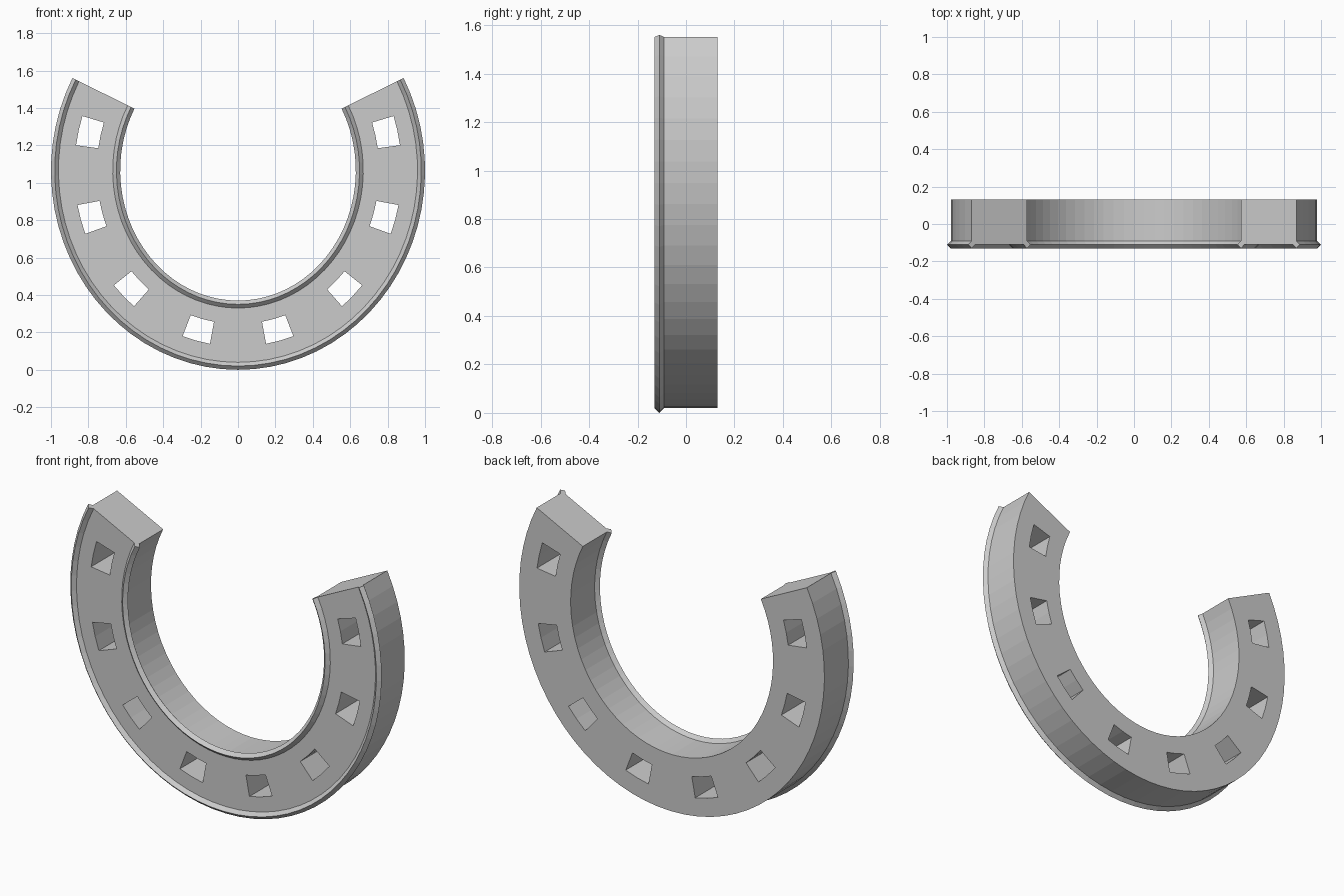
import bpy, bmesh
from math import sin, cos, radians, hypot

if "Cube" in bpy.data.objects:
    bpy.data.objects.remove(bpy.data.objects["Cube"])

# Centre line: an ellipse open at the top; the sections are offset along its normal
RX, RZ, CENTRE_Z = 0.815, 0.88, 1.065
HALF_ANGLE = radians(118)
STEPS = 48                       # six steps for each of the eight nail holes
HALF_WIDTH, HOLE_HALF = 0.165, 0.06
FRONT, BACK = -0.11, 0.13
BEAD = 0.02

iron = bpy.data.materials.new("grey iron")
iron.use_nodes = True
colour = (0.6, 0.6, 0.6, 1)
iron.diffuse_color = colour
iron.node_tree.nodes["Principled BSDF"].inputs["Base Color"].default_value = colour


def path_point(step, offset, y):
    t = HALF_ANGLE * (2 * step / STEPS - 1)
    nx, nz = sin(t) / RX, -cos(t) / RZ
    length = hypot(nx, nz)
    return (RX * sin(t) + offset * nx / length, y,
            CENTRE_Z - RZ * cos(t) + offset * nz / length)


def finish(bm, name):
    bmesh.ops.recalc_face_normals(bm, faces=bm.faces)
    mesh = bpy.data.meshes.new(name)
    bm.to_mesh(mesh)
    bm.free()
    mesh.materials.append(iron)
    obj = bpy.data.objects.new(name, mesh)
    bpy.context.collection.objects.link(obj)
    return obj


def is_hole(step, lane):
    return lane == 1 and step % 6 in (2, 3)


# Shoe body: three lanes across, with the middle lane left open at the nail holes
bm = bmesh.new()
lanes = (-HALF_WIDTH, -HOLE_HALF, HOLE_HALF, HALF_WIDTH)
front, back = [[[bm.verts.new(path_point(s, o, y)) for o in lanes]
                for s in range(STEPS + 1)] for y in (FRONT, BACK)]


def wall(a, b):
    (s, i), (u, j) = a, b
    bm.faces.new((front[s][i], front[u][j], back[u][j], back[s][i]))


for s in range(STEPS):
    wall((s, 0), (s + 1, 0))
    wall((s, 3), (s + 1, 3))
    for i in range(3):
        if is_hole(s, i):
            wall((s, 1), (s + 1, 1))
            wall((s, 2), (s + 1, 2))
            if not is_hole(s - 1, 1):
                wall((s, 1), (s, 2))
            if not is_hole(s + 1, 1):
                wall((s + 1, 1), (s + 1, 2))
        else:
            for side in (front, back):
                bm.faces.new((side[s][i], side[s + 1][i],
                              side[s + 1][i + 1], side[s][i + 1]))
for i in range(3):
    wall((0, i), (0, i + 1))
    wall((STEPS, i), (STEPS, i + 1))
finish(bm, "shoe_body")


# Diamond-section beads along both front edges
def add_bead(name, offset):
    bm = bmesh.new()
    section = [(offset + BEAD, FRONT), (offset, FRONT - BEAD),
               (offset - BEAD, FRONT), (offset, FRONT + BEAD)]
    rings = [[bm.verts.new(path_point(s, o, y)) for o, y in section]
             for s in range(STEPS + 1)]
    for a, b in zip(rings, rings[1:]):
        for k in range(4):
            n = (k + 1) % 4
            bm.faces.new((a[k], a[n], b[n], b[k]))
    bm.faces.new(rings[0])
    bm.faces.new(rings[-1])
    finish(bm, name)


add_bead("outer_bead", HALF_WIDTH)
add_bead("inner_bead", -HALF_WIDTH)
